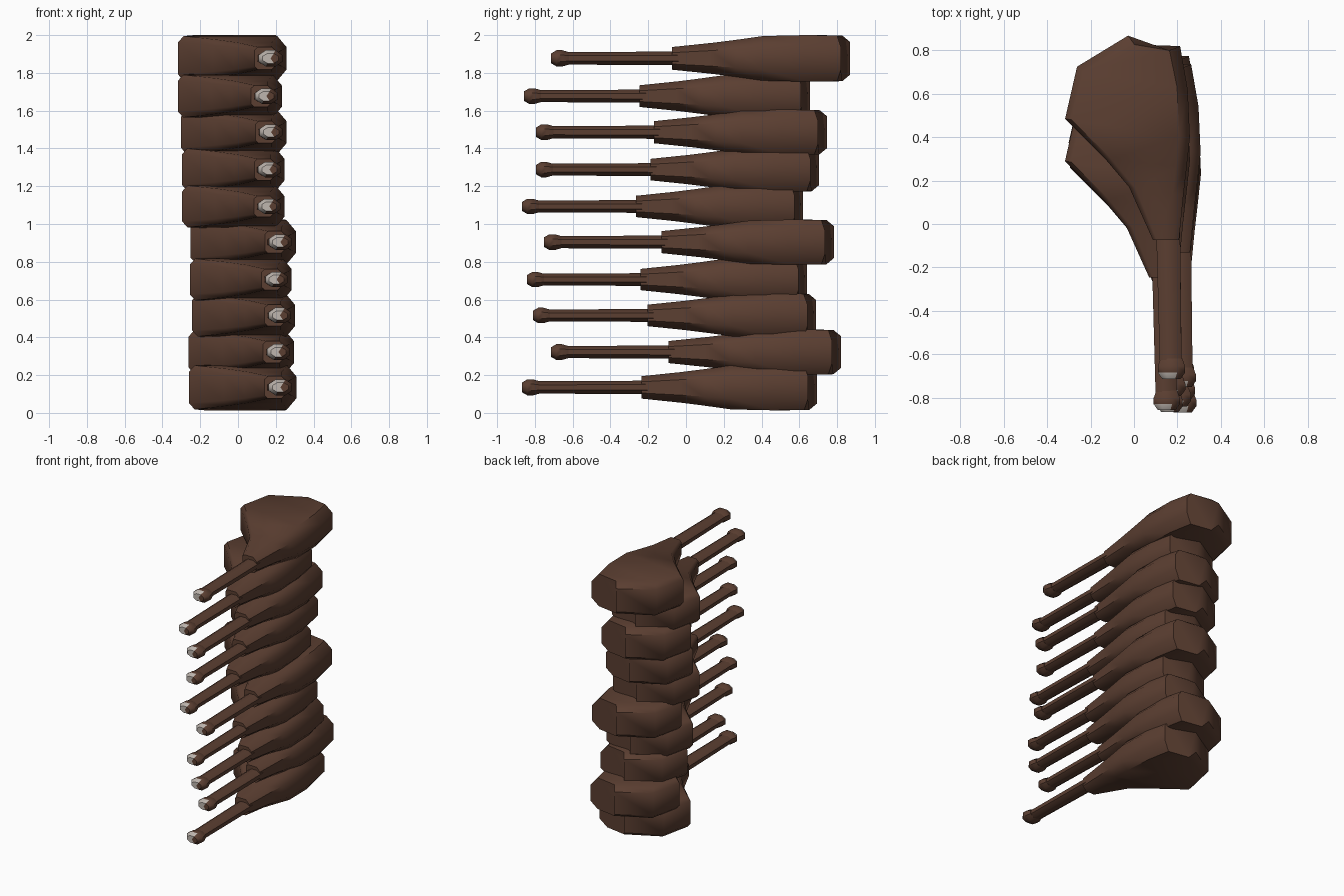
import bpy, bmesh, math
from mathutils import Vector

if "Cube" in bpy.data.objects:
    bpy.data.objects.remove(bpy.data.objects["Cube"])


def material(name, rgb):
    m = bpy.data.materials.new(name)
    m.diffuse_color = (*rgb, 1)
    m.use_nodes = True
    m.node_tree.nodes["Principled BSDF"].inputs["Base Color"].default_value = m.diffuse_color
    return m


BROWN = material("roast brown", (0.105, 0.049, 0.031))
BONE = material("bone white", (0.52, 0.47, 0.43))


def loft(name, rings, split_cap=False):
    """Skin a list of equal closed rings, with capped ends."""
    bm = bmesh.new()
    rows = [[bm.verts.new(p) for p in r] for r in rings]
    n = len(rows[0])
    for a, b in zip(rows, rows[1:]):
        for i in range(n):
            j = (i + 1) % n
            bm.faces.new((a[i], a[j], b[j], b[i]))
    bm.faces.new(rows[-1])
    if split_cap:
        c = sum((Vector(p) for p in rings[0]), Vector()) / n
        cv = bm.verts.new(c)
        for i in range(n):
            bm.faces.new((rows[0][i], rows[0][(i + 1) % n], cv))
    else:
        bm.faces.new(rows[0])
    bmesh.ops.recalc_face_normals(bm, faces=bm.faces)
    if split_cap:
        # bare bone shows on the front left of the knuckle
        for f in bm.faces:
            m = f.calc_center_median()
            if f.normal.y < -0.5 and m.x < KNOB_X and m.z > -0.03:
                f.material_index = 1
    me = bpy.data.meshes.new(name)
    bm.to_mesh(me)
    bm.free()
    me.materials.append(BROWN)
    me.materials.append(BONE)
    return me


def oval(x, y, w, h, n=8):
    return [(x + w * math.cos(math.tau * (i + .5) / n) / math.cos(math.pi / n), y,
             h * math.sin(math.tau * (i + .5) / n) / math.cos(math.pi / n)) for i in range(n)]


def meat_ring(lx, ly, rx, ry, h, dl=0.0, dr=0.0):
    """Flattened eight sided section from left edge to right edge."""
    L, R = Vector((lx, ly, 0)), Vector((rx, ry, 0))
    d = (R - L).normalized()
    k = min(0.05, (R - L).length * 0.25)
    Li = L + d * k * 0.6 - Vector((0, dl, 0))
    Ri = R - d * k - Vector((0, dr, 0))
    up = Vector((0, 0, 1))
    return [L - up * h * .72, L + up * h * .72, Li + up * h, Ri + up * h,
            R + up * h * .5, R - up * h * .5, Ri - up * h, Li - up * h]


KNOB_X = 0.175

meat = loft("meat", [
    meat_ring(.09, -.074, .21, -.074, .06),
    meat_ring(-.02, .17, .23, .13, .082),
    meat_ring(-.13, .30, .245, .26, .098),
    meat_ring(-.315, .485, .26, .40, .118),
    meat_ring(-.26, .725, .25, .62, .123, .02),
    meat_ring(-.025, .868, .215, .82, .121, .035, .03),
])
shaft = loft("shaft", [oval(.172, -.66, .05, .033), oval(.16, -.04, .055, .036)])
knob = loft("knob", [
    oval(KNOB_X, -.714, .042, .026),
    oval(KNOB_X, -.685, .063, .043),
    oval(KNOB_X, -.655, .063, .043),
    oval(KNOB_X, -.62, .05, .033),
], split_cap=True)

# (middle x, back end y, height z, size) for each leg, bottom to top
LEGS = [(.025, .693, .135, .987), (.018, .82, .322, .97), (.03, .688, .516, .947),
        (.015, .64, .706, .936), (.028, .783, .904, .97), (-.025, .62, 1.093, .94),
        (-.025, .704, 1.288, .947), (-.022, .746, 1.486, .973), (-.043, .656, 1.677, .957),
        (-.03, .868, 1.877, 1.0)]

for i, (mx, end, z, s) in enumerate(LEGS, 1):
    for part, me in (("leg_meat", meat), ("leg_shaft", shaft), ("leg_knuckle", knob)):
        o = bpy.data.objects.new(f"{part}_{i}", me)
        bpy.context.collection.objects.link(o)
        o.location = (mx + .0275 * s, end - .868 * s, z)
        o.scale = (s, s, s)

# soft shading with crisp ends
for name in ("leg_meat_1", "leg_shaft_1", "leg_knuckle_1"):
    o = bpy.data.objects[name]
    bpy.ops.object.select_all(action='DESELECT')
    o.select_set(True)
    bpy.context.view_layer.objects.active = o
    bpy.ops.object.shade_smooth_by_angle(angle=math.radians(48))
